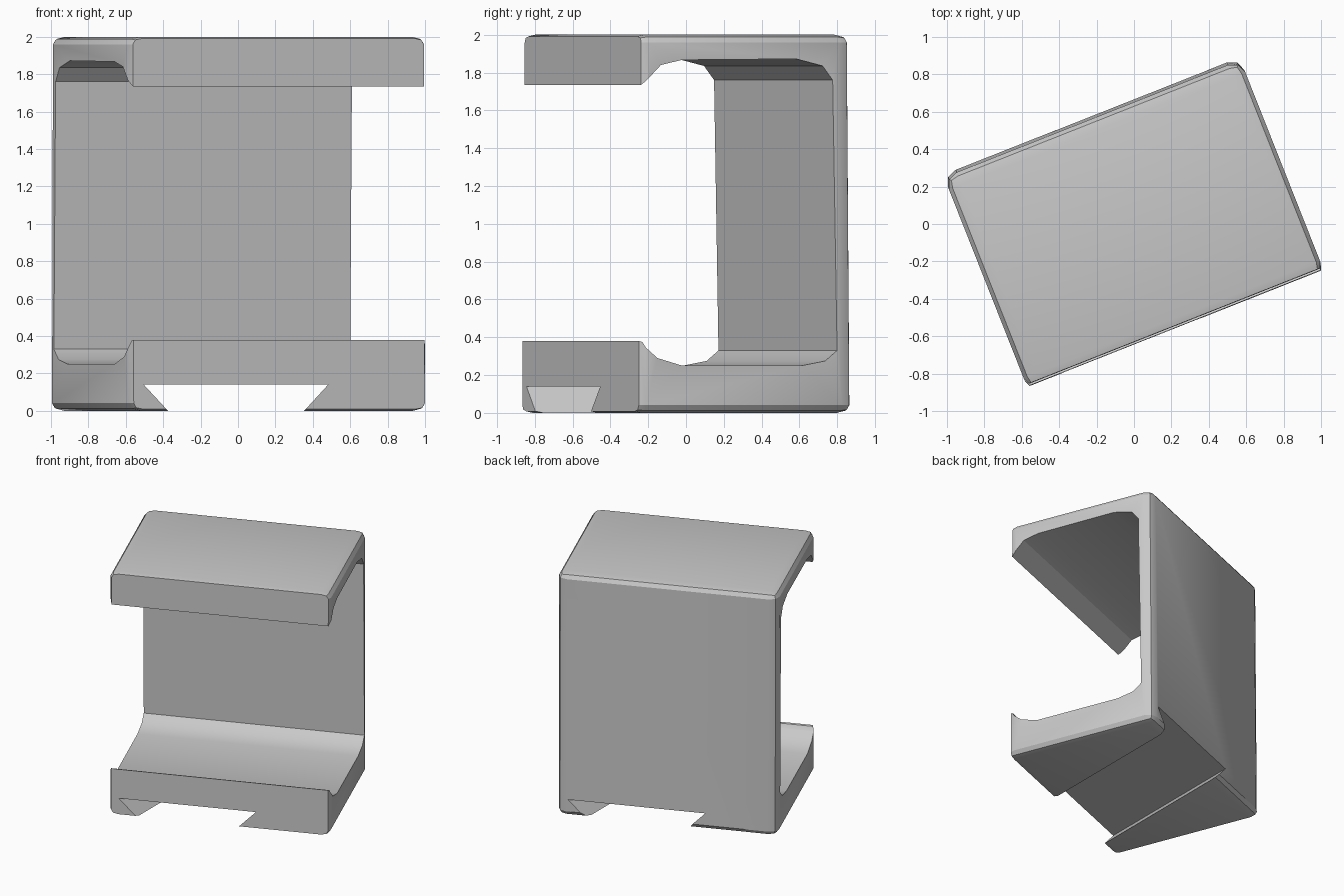
import bpy
import bmesh
from math import radians
from mathutils import Matrix, Vector

cube = bpy.data.objects.get("Cube")
if cube:
    bpy.data.objects.remove(cube, do_unlink=True)

grey = bpy.data.materials.new("plain grey")
grey.use_nodes = True
colour = (0.58, 0.58, 0.58, 1)
grey.diffuse_color = colour
grey.node_tree.nodes["Principled BSDF"].inputs["Base Color"].default_value = colour
TURN = radians(21.6)


def add_object(name, bm, turn=0):
    bmesh.ops.recalc_face_normals(bm, faces=bm.faces)
    mesh = bpy.data.meshes.new(name)
    bm.to_mesh(mesh)
    bm.free()
    mesh.materials.append(grey)
    obj = bpy.data.objects.new(name, mesh)
    obj.rotation_euler.z = turn
    bpy.context.collection.objects.link(obj)
    return obj


def make_cutter(name, profile, axis, turn=0):
    """Long prism along an axis from a closed profile of (across, height) points."""
    bm = bmesh.new()
    across = Vector((axis.y, axis.x, 0))
    face = bm.faces.new([bm.verts.new(across * a + Vector((0, 0, h)) - axis * 1.5)
                         for a, h in profile])
    grown = bmesh.ops.extrude_face_region(bm, geom=[face], use_keep_orig=True)["geom"]
    bmesh.ops.translate(bm, vec=axis * 3,
                        verts=[g for g in grown if isinstance(g, bmesh.types.BMVert)])
    obj = add_object(name, bm, turn)
    obj.hide_render = True
    return obj


def cut_away(target, cutter):
    mod = target.modifiers.new(cutter.name, "BOOLEAN")
    mod.operation = "DIFFERENCE"
    mod.solver = "EXACT"
    mod.object = cutter
    bpy.ops.object.modifier_apply(modifier=mod.name)
    bpy.data.objects.remove(cutter, do_unlink=True)


# Clamp block: soft-edged box, its rounding flattened in height
squash = 0.57
bm = bmesh.new()
bmesh.ops.create_cube(bm, size=2)
bmesh.ops.scale(bm, vec=(0.852, 0.628, 1 / squash), verts=bm.verts)
bmesh.ops.bevel(bm, geom=bm.edges[:], offset=0.072, offset_type="OFFSET",
                segments=2, profile=0.5, affect="EDGES")
bmesh.ops.transform(bm, verts=bm.verts,
                    matrix=Matrix.Translation((0, -0.0075, 1)) @ Matrix.Diagonal((1, 1, squash, 1)))
# Front sliced flat
bmesh.ops.bisect_plane(bm, geom=bm.verts[:] + bm.edges[:] + bm.faces[:],
                       plane_co=(0, -0.6, 0), plane_no=(0, -1, 0), clear_outer=True)
bmesh.ops.holes_fill(bm, edges=[e for e in bm.edges if e.is_boundary])
# Slight draft towards the top
for v in bm.verts:
    v.co.y *= 1 - 0.012 * v.co.z
clamp = add_object("clamp_body", bm, TURN)

bpy.ops.object.select_all(action="DESELECT")
clamp.select_set(True)
bpy.context.view_layer.objects.active = clamp

# C-shaped opening, from the upper lip round to the lower lip
opening = [(-1, 1.733), (-0.59, 1.733), (-0.575, 1.745), (-0.55, 1.77), (-0.48, 1.84),
           (-0.36, 1.867), (0.29, 1.872), (0.44, 1.835), (0.497, 1.76),
           (0.522, 0.33), (0.455, 0.275), (0.32, 0.25),
           (-0.36, 0.25), (-0.5, 0.29), (-0.565, 0.345), (-0.582, 0.375), (-0.6, 0.38),
           (-1, 0.38)]
cut_away(clamp, make_cutter("opening_cutter", opening, Vector((1, 0, 0)), TURN))

# Dovetail slot under the base, running straight front to back
slot = [(-0.337, -0.04), (0.317, -0.04), (0.482, 0.14), (-0.504, 0.14)]
cut_away(clamp, make_cutter("dovetail_cutter", slot, Vector((0, 1, 0))))

bpy.ops.object.shade_smooth_by_angle(angle=radians(30))
